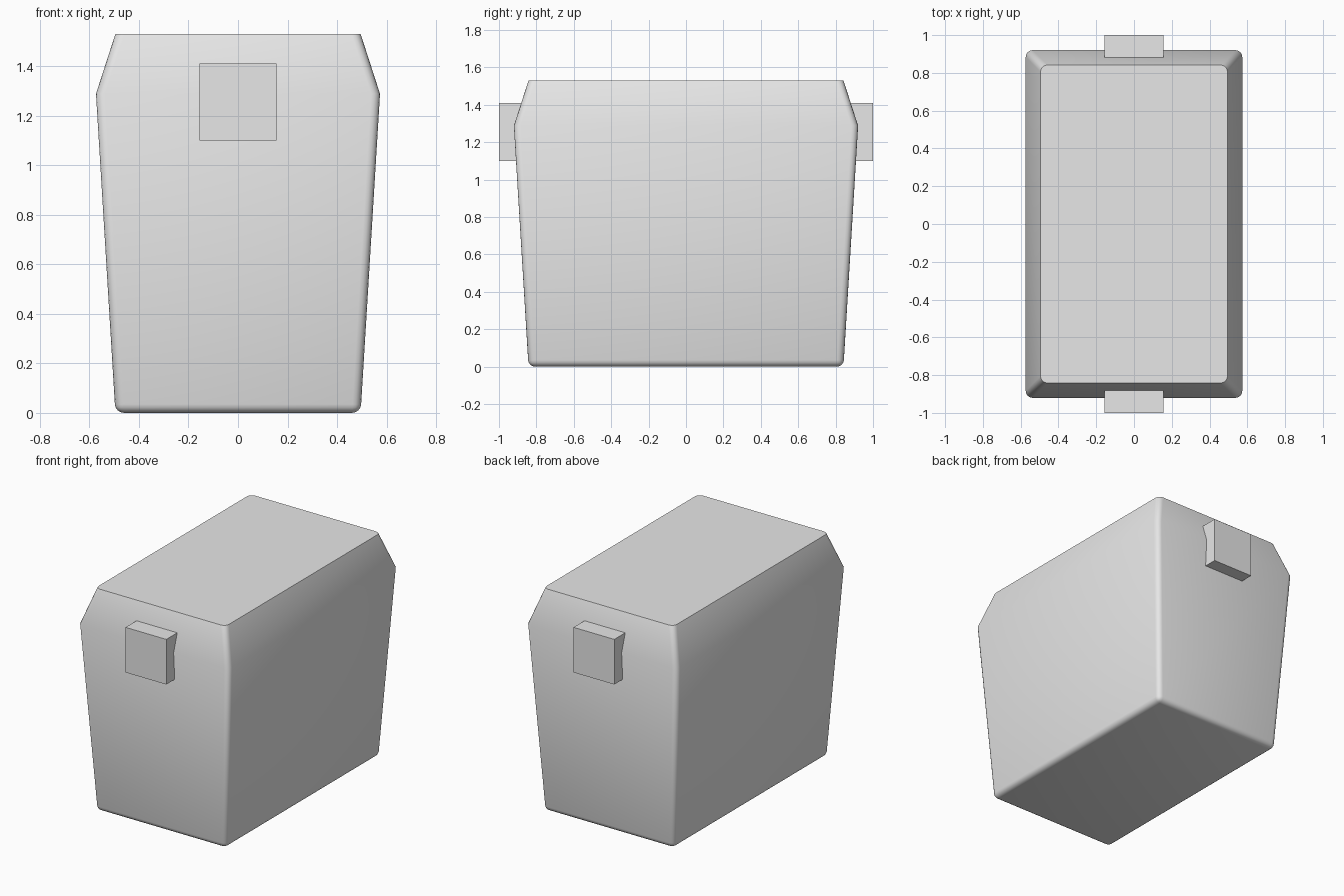
import bpy
import bmesh
import math

default = bpy.data.objects.get("Cube")
if default:
    bpy.data.objects.remove(default, do_unlink=True)

grey = bpy.data.materials.new("plain grey")
grey.use_nodes = True
colour = (0.8, 0.8, 0.8, 1.0)
grey.diffuse_color = colour
grey.node_tree.nodes["Principled BSDF"].inputs["Base Color"].default_value = colour


def finish(bm, name):
    bmesh.ops.recalc_face_normals(bm, faces=bm.faces)
    mesh = bpy.data.meshes.new(name)
    bm.to_mesh(mesh)
    bm.free()
    mesh.materials.append(grey)
    obj = bpy.data.objects.new(name, mesh)
    bpy.context.collection.objects.link(obj)
    return obj


# Tapered body: half width, half depth and height of each level
levels = [(0.495, 0.842, 0.0), (0.573, 0.92, 1.29), (0.495, 0.842, 1.53)]
corners = [(-1, -1), (1, -1), (1, 1), (-1, 1)]
bm = bmesh.new()
rings = [[bm.verts.new((sx * w, sy * d, z)) for sx, sy in corners]
         for w, d, z in levels]
for low, high in zip(rings, rings[1:]):
    for i in range(4):
        j = (i + 1) % 4
        bm.faces.new((low[i], low[j], high[j], high[i]))
bm.faces.new(rings[0][::-1])
bm.faces.new(rings[-1])

# Round the upright corners and the base, leaving the rim crisp
rounded = [e for e in bm.edges
           if abs(e.verts[0].co.z - e.verts[1].co.z) > 0.1
           or max(v.co.z for v in e.verts) < 0.1]
bmesh.ops.bevel(bm, geom=rounded, offset=0.035, offset_type='OFFSET',
                segments=4, profile=0.5, affect='EDGES')
body = finish(bm, "body")
bpy.ops.object.select_all(action='DESELECT')
body.select_set(True)
bpy.context.view_layer.objects.active = body
bpy.ops.object.shade_smooth_by_angle(angle=math.radians(35))

# Square block handles on the two ends
for name, side in (("front_handle", -1), ("back_handle", 1)):
    bm = bmesh.new()
    bmesh.ops.create_cube(bm, size=1)
    bmesh.ops.scale(bm, vec=(0.31, 0.16, 0.31), verts=bm.verts)
    bmesh.ops.translate(bm, vec=(0, side * 0.92, 1.255), verts=bm.verts)
    finish(bm, name)
